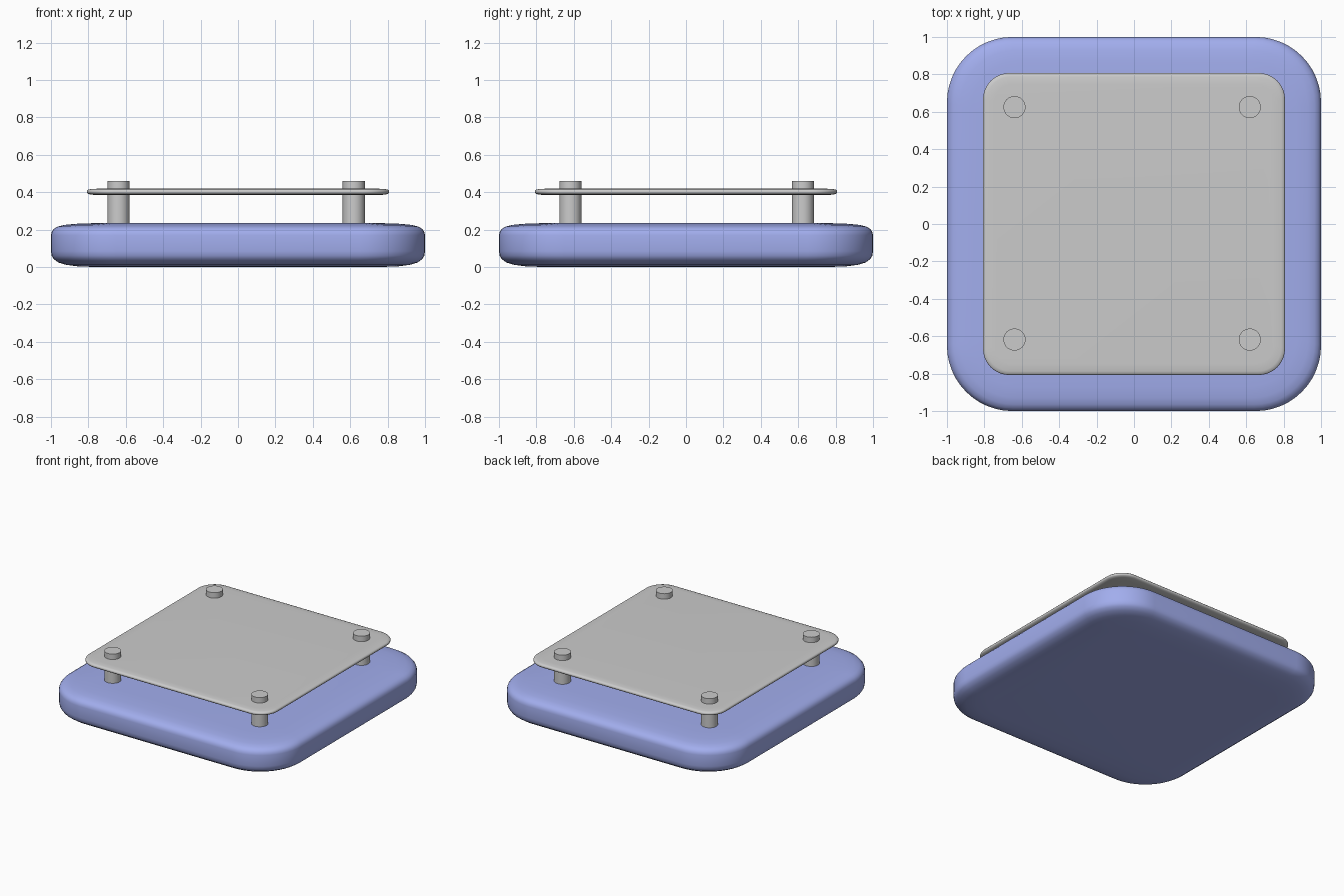
import bpy, bmesh, math

if "Cube" in bpy.data.objects:
    bpy.data.objects.remove(bpy.data.objects["Cube"])


def rounded_square(half, radius, z, steps=12):
    """Counter-clockwise outline of a rounded square at height z."""
    pts = []
    c = half - radius
    for q, (sx, sy) in enumerate([(1, 1), (-1, 1), (-1, -1), (1, -1)]):
        for i in range(steps + 1):
            a = math.radians(90 * (q + i / steps))
            pts.append((sx * c + radius * math.cos(a),
                        sy * c + radius * math.sin(a), z))
    return pts


def slab(name, half, radius, profile):
    """Stack rounded squares along a profile of (inset, z), capped at both ends."""
    bm = bmesh.new()
    rings = []
    for inset, z in profile:
        r = max(radius - inset * 0.7, 0.02)
        rings.append([bm.verts.new(p) for p in rounded_square(half - inset, r, z)])
    n = len(rings[0])
    for lo, hi in zip(rings, rings[1:]):
        for i in range(n):
            j = (i + 1) % n
            bm.faces.new((lo[i], lo[j], hi[j], hi[i]))
    bm.faces.new(rings[0][::-1])
    bm.faces.new(rings[-1])
    for f in bm.faces:
        f.smooth = True
    me = bpy.data.meshes.new(name)
    bm.to_mesh(me)
    bm.free()
    ob = bpy.data.objects.new(name, me)
    bpy.context.collection.objects.link(ob)
    return ob


# Soft blue base with rounded rim
base = slab("base", 1.0, 0.35, [
    (0.24, 0.0), (0.14, 0.004), (0.08, 0.012), (0.04, 0.024), (0.015, 0.042),
    (0.004, 0.06), (0.0, 0.085), (0.0, 0.17), (0.004, 0.188), (0.015, 0.204),
    (0.035, 0.216), (0.07, 0.225), (0.13, 0.231), (0.24, 0.235)])
blue = bpy.data.materials.new("blue")
blue.diffuse_color = (0.36, 0.42, 0.85, 1)
blue.use_nodes = True
blue.node_tree.nodes["Principled BSDF"].inputs["Base Color"].default_value = blue.diffuse_color
base.data.materials.append(blue)

# Thin raised plate
slab("plate", 0.807, 0.14, [
    (0.06, 0.385), (0.02, 0.387), (0.005, 0.392), (0.0, 0.398),
    (0.0, 0.407), (0.005, 0.413), (0.02, 0.417), (0.06, 0.419)])

# Four corner posts passing through the plate
for x in (-0.639, 0.619):
    for y in (-0.618, 0.625):
        bpy.ops.mesh.primitive_cylinder_add(
            vertices=32, radius=0.059, depth=0.26, location=(x, y, 0.331))
        bpy.context.object.name = "post"
        bpy.ops.object.shade_smooth_by_angle()
